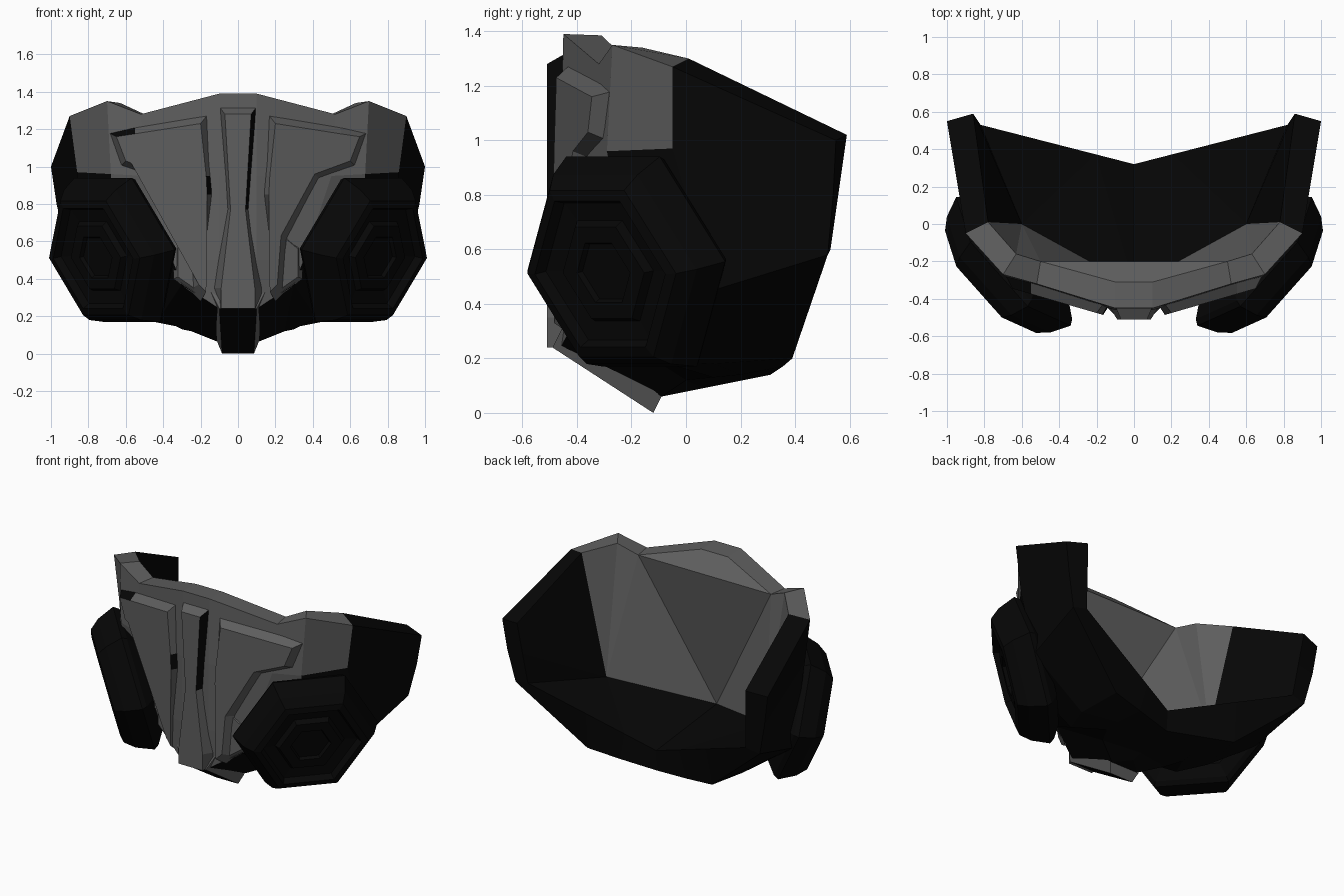
import bpy, bmesh
from math import sin, cos, pi
from mathutils import Vector

cube = bpy.data.objects.get("Cube")
if cube:
    bpy.data.objects.remove(cube)


def material(name, value):
    mat = bpy.data.materials.new(name)
    mat.use_nodes = True
    colour = (value, value, value, 1)
    mat.diffuse_color = colour
    mat.node_tree.nodes["Principled BSDF"].inputs["Base Color"].default_value = colour
    return mat


MATERIALS = [material("mask grey", 0.112), material("rubber black", 0.002)]
GREY, BLACK = 0, 1


def add_face(bm, points, mat):
    face = bm.faces.new([bm.verts.new(p) for p in points])
    face.material_index = mat
    return face


def finish(bm, name):
    bmesh.ops.remove_doubles(bm, verts=bm.verts, dist=0.0005)
    bmesh.ops.recalc_face_normals(bm, faces=bm.faces)
    mesh = bpy.data.meshes.new(name)
    bm.to_mesh(mesh)
    bm.free()
    for mat in MATERIALS:
        mesh.materials.append(mat)
    obj = bpy.data.objects.new(name, mesh)
    bpy.context.collection.objects.link(obj)
    return obj


def flip(point, side):
    return Vector((point[0] * side, point[1], point[2]))


def add_grid(bm, rows, side, rule):
    """Quads between rows of points; rule(row, column) gives the colour."""
    for r, (upper, lower) in enumerate(zip(rows, rows[1:])):
        for c in range(len(upper) - 1):
            quad = [upper[c], upper[c + 1], lower[c + 1], lower[c]]
            add_face(bm, [flip(p, side) for p in quad], rule(r, c))


# Mask shell: each row runs from the centre line to the strap end
outer = [
    [(0, -.45, 1.39), (.1, -.45, 1.39), (.52, -.32, 1.28), (.7, -.27, 1.35), (.9, -.05, 1.27), (1, .55, 1)],
    [(0, -.46, .95), (.1, -.46, .95), (.5, -.345, .95), (.68, -.29, .96), (.86, -.05, .97), (.97, .54, .8)],
    [(0, -.46, .5), (.1, -.46, .5), (.35, -.39, .5), (.66, -.2, .45), (.88, .1, .45), (.92, .52, .58)],
    [(0, -.46, .24), (.1, -.46, .24), (.3, -.39, .37), (.42, -.1, .19), (.5, .1, .18), (.47, .39, .2)],
    [(0, -.09, .06), (.1, -.09, .06), (.25, 0, .12), (.3, .1, .13), (.3, .2, .14), (.25, .355, .17)],
]
chin_front, chin_back = Vector((0, -.09, .06)), Vector((0, .31, .14))
outer.append([chin_front.lerp(chin_back, i / 5) for i in range(6)])

# Inside: a sloping wall behind the front and a floor with a centre fold
inner_rim = [(0, -.31, 1.385), (.1, -.31, 1.385), (.5, -.2, 1.28), (.63, -.16, 1.34), (.78, .01, 1.3), (.86, .59, 1.02)]
rim_middle, rim_dip, rim_bump, rim_cheek, strap_top = (0, -.2, 1.28), *inner_rim[2:]
wall_foot, cheek_foot = (0, -.33, .35), (.6, 0, .5)
lip_centre, lip_end = Vector((0, .32, .28)), Vector((.82, .53, .6))
strap_middle = (Vector(strap_top) + lip_end) / 2
lip = [lip_centre.lerp(lip_end, t) for t in (1, .55, .25, 0)]
inner_faces = [
    (GREY, [inner_rim[0], inner_rim[1], rim_dip, rim_middle]),
    (GREY, [rim_middle, rim_dip, wall_foot]),
    (GREY, [rim_dip, cheek_foot, wall_foot]),
    (GREY, [rim_dip, rim_bump, cheek_foot]),
    (GREY, [rim_bump, rim_cheek, cheek_foot]),
    (BLACK, [rim_cheek, strap_top, strap_middle, cheek_foot]),
    (BLACK, [strap_middle, lip[0], cheek_foot]),
    (BLACK, [cheek_foot, lip[0], lip[1]]),
    (BLACK, [cheek_foot, lip[1], lip[2]]),
    (BLACK, [cheek_foot, lip[2], wall_foot]),
    (BLACK, [lip[2], lip[3], wall_foot]),
]


def outer_rule(row, col):
    return GREY if (row == 0 and col < 4) or (row == 1 and col < 3) or (row == 2 and col < 2) else BLACK


bm = bmesh.new()
for side in (1, -1):
    add_grid(bm, outer, side, outer_rule)
    add_grid(bm, [outer[0], inner_rim], side, lambda r, c: GREY if c < 4 else BLACK)
    add_grid(bm, [[row[5] for row in outer], [strap_top, strap_middle] + lip], side, lambda r, c: BLACK)
    for mat, points in inner_faces:
        add_face(bm, [flip(p, side) for p in points], mat)
finish(bm, "mask_shell")


# Raised front panels: bevelled plates that follow the slope of the front
def front_y(x):
    return -.46 + max(abs(x) - .1, 0) * .29


def raised_panel(name, base, top, height, black_sides=()):
    bm = bmesh.new()
    low = [Vector((x, front_y(x) + .02, z)) for x, z in base]
    high = [Vector((x, front_y(x) - height, z)) for x, z in top]
    for i in range(len(low)):
        j = (i + 1) % len(low)
        add_face(bm, [low[i], low[j], high[j], high[i]], BLACK if i in black_sides else GREY)
    cap = add_face(bm, high, GREY)
    bmesh.ops.triangulate(bm, faces=[cap])
    return finish(bm, name)


def mirrored(points):
    return [(-x, z) for x, z in points]


panel_base = [(.16, 1.28), (.55, 1.21), (.69, 1.18), (.63, 1.0), (.44, .93),
              (.28, .62), (.26, .34), (.2, .28), (.13, .85), (.14, .95)]
panel_top = [(.2, 1.23), (.55, 1.175), (.65, 1.16), (.6, 1.03), (.41, .96),
             (.23, .63), (.21, .37), (.17, .33), (.165, .85), (.17, .95)]
bracket_base = [(.24, .64), (.34, .58), (.345, .4), (.2, .29)]
bracket_top = [(.26, .61), (.32, .56), (.32, .41), (.22, .34)]
for label, mirror, dark in (("left", list, ()), ("right", mirrored, (1, 8))):
    raised_panel(label + "_front_panel", mirror(panel_base), mirror(panel_top), .045, dark)
    raised_panel(label + "_lower_bracket", mirror(bracket_base), mirror(bracket_top), .01)

rib_base = [(.1, 1.32), (.06, .77), (.14, .35), (.1, .24)]
rib_top = [(.07, 1.28), (.04, .77), (.09, .35), (.09, .24)]
raised_panel("centre_rib", rib_base + mirrored(rib_base)[::-1],
             rib_top + mirrored(rib_top)[::-1], .05, black_sides=(0,))

# Chin guard: wedge running back under the chin
bm = bmesh.new()
profile = [(.15, -.44, .34), (.1, -.49, .24), (.085, -.12, 0), (.11, -.09, .06)]
sides = [[flip(p, s) for p in profile] for s in (1, -1)]
for points in sides:
    add_face(bm, points, GREY)
for i in range(4):
    j = (i + 1) % 4
    add_face(bm, [sides[0][i], sides[0][j], sides[1][j], sides[1][i]], BLACK if i == 1 else GREY)
finish(bm, "chin_guard")

# Filters: stepped hexagonal canisters, given as radius and depth along the axis
steps = [(.36, -.08), (.44, -.03), (.46, 0), (.415, .11), (.365, .17), (.32, .18),
         (.3, .14), (.22, .13), (.2, .16), (.13, .16), (.12, .14)]
axis = Vector((.73, -.65, -.26)).normalized()
across = Vector((.66, .74, 0)).normalized()
across = (across - axis * across.dot(axis)).normalized()
upward = axis.cross(across).normalized()
centre = Vector((.645, -.2, .555))
for label, side in (("left", 1), ("right", -1)):
    bm = bmesh.new()
    rings = []
    for radius, depth in steps:
        rings.append([flip(centre + axis * depth + across * radius * cos(i * pi / 3)
                           + upward * radius * sin(i * pi / 3), side) for i in range(6)])
    for a, b in zip(rings, rings[1:]):
        for i in range(6):
            j = (i + 1) % 6
            add_face(bm, [a[i], a[j], b[j], b[i]], BLACK)
    add_face(bm, rings[0], BLACK)
    add_face(bm, rings[-1], BLACK)
    finish(bm, label + "_filter")
